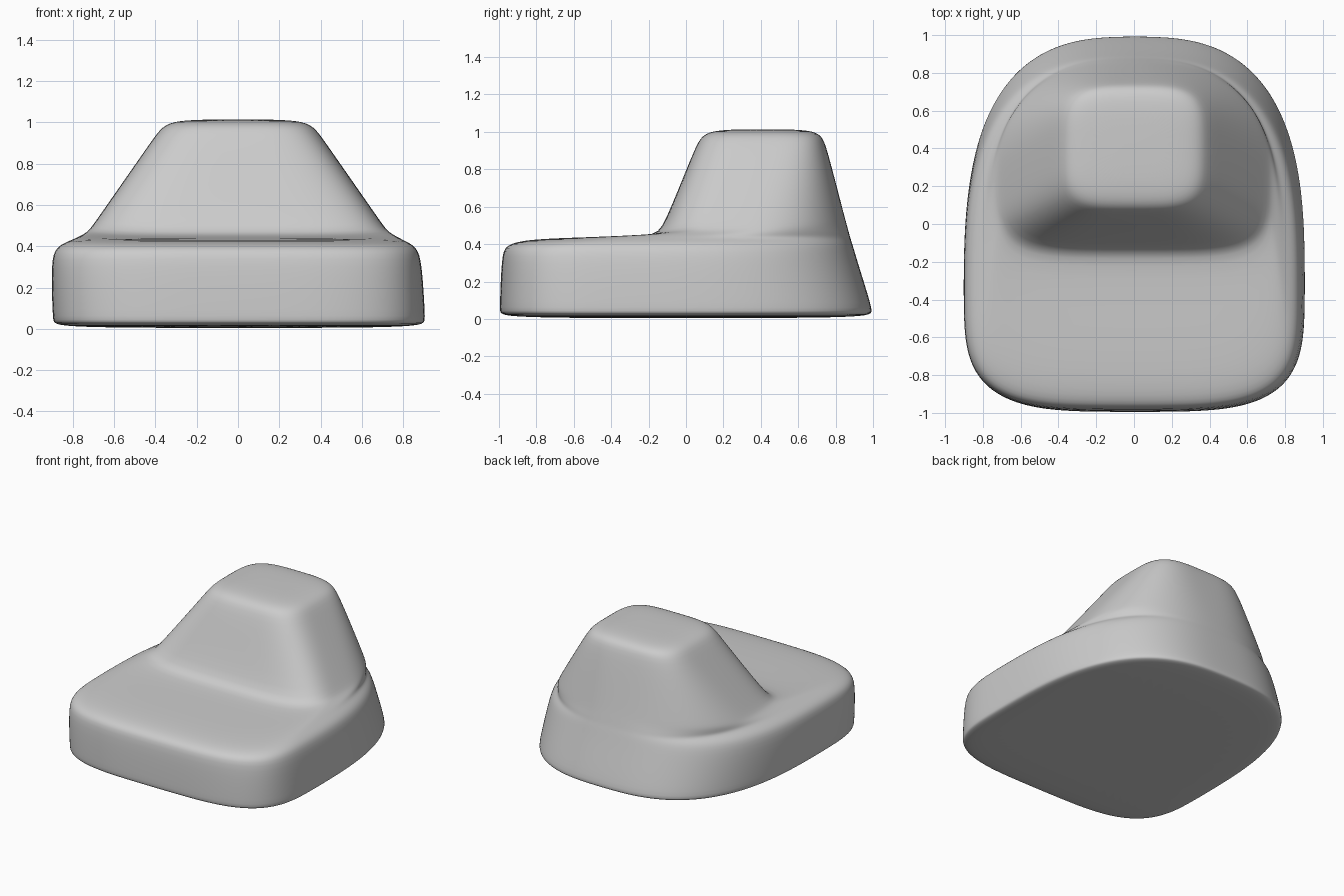
import bpy, bmesh, math

cube = bpy.data.objects.get("Cube")
if cube:
    bpy.data.objects.remove(cube)

SIDES = 48


def spow(v, p):
    return math.copysign(abs(v) ** p, v)


def add_ring(bm, cx, cy, front, back, half_x, n_front, n_back, z_front, z_back):
    """Rounded outline with its own roundness and height at front and back."""
    verts = []
    for i in range(SIDES):
        a = 2 * math.pi * (i + 0.5) / SIDES
        c, s = math.cos(a), math.sin(a)
        e = 2 / (n_back if s > 0 else n_front)
        reach = back - cy if s > 0 else cy - front
        z = z_front + (z_back - z_front) * (1 + s) / 2
        verts.append(bm.verts.new((cx + half_x * spow(c, e), cy + reach * spow(s, e), z)))
    return verts


# Outlines from the underside, over the seat shoulder, up to the flat top
outlines = [
    (.005, -.30, -.60, .60, .55, 3.8, 2.8, .004, .004),   # underside
    (.005, -.30, -.94, .94, .85, 3.8, 2.8, .012, .012),
    (.005, -.30, -.995, .995, .90, 3.8, 2.8, .028, .028),  # bottom edge
    (.005, -.30, -.997, 1.0, .903, 3.8, 2.8, .05, .05),
    (-.008, -.33, -.987, .918, .90, 3.8, 2.7, .34, .31),   # base wall
    (-.008, -.33, -.965, .892, .875, 3.8, 2.7, .395, .40),
    (-.004, -.30, -.86, .882, .81, 3.8, 2.7, .425, .43),   # shoulder
    (0, 0, -.55, .873, .765, 4, 2.6, .437, .46),
    (0, .24, -.17, .862, .725, 4.5, 2.4, .443, .50),       # tower foot
    (0, .25, -.125, .845, .69, 4.5, 2.5, .48, .56),
    (0, .40, .045, .752, .415, 4, 3.5, .91, .92),          # tower wall
    (0, .41, .085, .725, .365, 4, 3.6, .985, .985),
    (0, .41, .16, .66, .29, 4, 3.6, 1.008, 1.008),         # flat top
    (0, .41, .28, .54, .15, 3, 3, 1.014, 1.014),
]

bm = bmesh.new()
rings = [add_ring(bm, *o) for o in outlines]
for low, high in zip(rings, rings[1:]):
    for i in range(SIDES):
        j = (i + 1) % SIDES
        bm.faces.new((low[i], low[j], high[j], high[i]))
bm.faces.new(rings[0][::-1])
bm.faces.new(rings[-1])
bmesh.ops.recalc_face_normals(bm, faces=bm.faces)
for f in bm.faces:
    f.smooth = True

mesh = bpy.data.meshes.new("padded_seat")
bm.to_mesh(mesh)
bm.free()
seat = bpy.data.objects.new("padded_seat", mesh)
bpy.context.collection.objects.link(seat)

# Soft rounding
soft = seat.modifiers.new("soft", "SUBSURF")
soft.levels = soft.render_levels = 2

# Colour
grey = bpy.data.materials.new("plain_grey")
grey.use_nodes = True
colour = (.6, .6, .6, 1)
grey.diffuse_color = colour
grey.node_tree.nodes["Principled BSDF"].inputs["Base Color"].default_value = colour
mesh.materials.append(grey)
